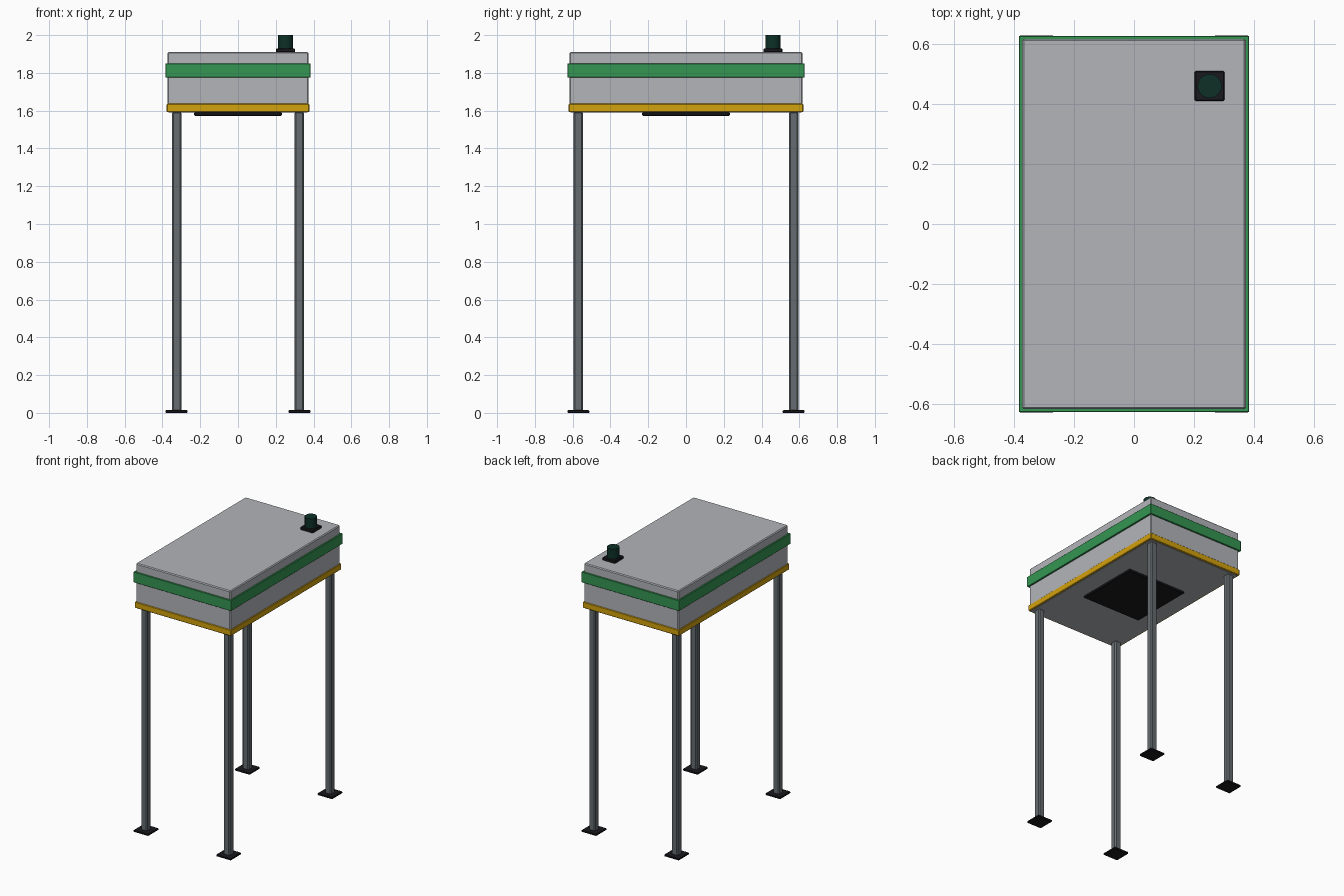
import bpy

default = bpy.data.objects.get("Cube")
if default:
    bpy.data.objects.remove(default, do_unlink=True)


def material(name, rgb):
    m = bpy.data.materials.new(name)
    m.use_nodes = True
    color = (*rgb, 1)
    m.diffuse_color = color
    m.node_tree.nodes["Principled BSDF"].inputs["Base Color"].default_value = color
    return m


light_grey = material("light grey", (0.45, 0.46, 0.49))
green = material("green", (0.035, 0.30, 0.085))
yellow = material("yellow", (0.65, 0.36, 0.004))
steel = material("steel grey", (0.13, 0.15, 0.16))
black = material("black", (0.01, 0.01, 0.013))
lamp_green = material("dark green", (0.004, 0.03, 0.02))


def finish(obj, name, mat, bevel, segments=1):
    obj.name = name
    obj.data.materials.append(mat)
    if bevel:
        mod = obj.modifiers.new("Bevel", "BEVEL")
        mod.width = bevel
        mod.segments = segments
    return obj


def box(name, mat, x, y, size_x, size_y, bottom, top, bevel=0.0):
    bpy.ops.mesh.primitive_cube_add(size=1, location=(x, y, (bottom + top) / 2))
    obj = bpy.context.object
    obj.scale = (size_x, size_y, top - bottom)
    bpy.ops.object.transform_apply(location=False, rotation=False, scale=True)
    return finish(obj, name, mat, bevel)


# Housing with its two coloured bands
box("housing", light_grey, 0, 0, 0.746, 1.234, 1.59, 1.91, 0.006)
box("green_band", green, 0, 0, 0.768, 1.254, 1.775, 1.85, 0.002)
box("yellow_trim", yellow, 0, 0, 0.756, 1.242, 1.592, 1.637, 0.004)

# Panel under the housing
box("bottom_panel", black, 0, 0, 0.464, 0.464, 1.573, 1.592, 0.004)

# Four legs on foot plates
for side, sx in (("right", -1), ("left", 1)):
    for end, sy in (("front", -1), ("back", 1)):
        x, y = sx * 0.325, sy * 0.57
        box(f"{end}_{side}_leg", steel, x, y, 0.05, 0.05, 0.008, 1.595, 0.008)
        box(f"{end}_{side}_foot", black, x, y, 0.116, 0.116, 0, 0.014, 0.003)

# Signal lamp on the back left corner
box("lamp_base", black, 0.252, 0.46, 0.1, 0.1, 1.908, 1.93, 0.004)
bpy.ops.mesh.primitive_cylinder_add(vertices=32, radius=0.04, depth=0.075,
                                    location=(0.252, 0.46, 1.9625))
lamp = finish(bpy.context.object, "signal_lamp", lamp_green, 0)
bpy.ops.object.shade_smooth_by_angle()
